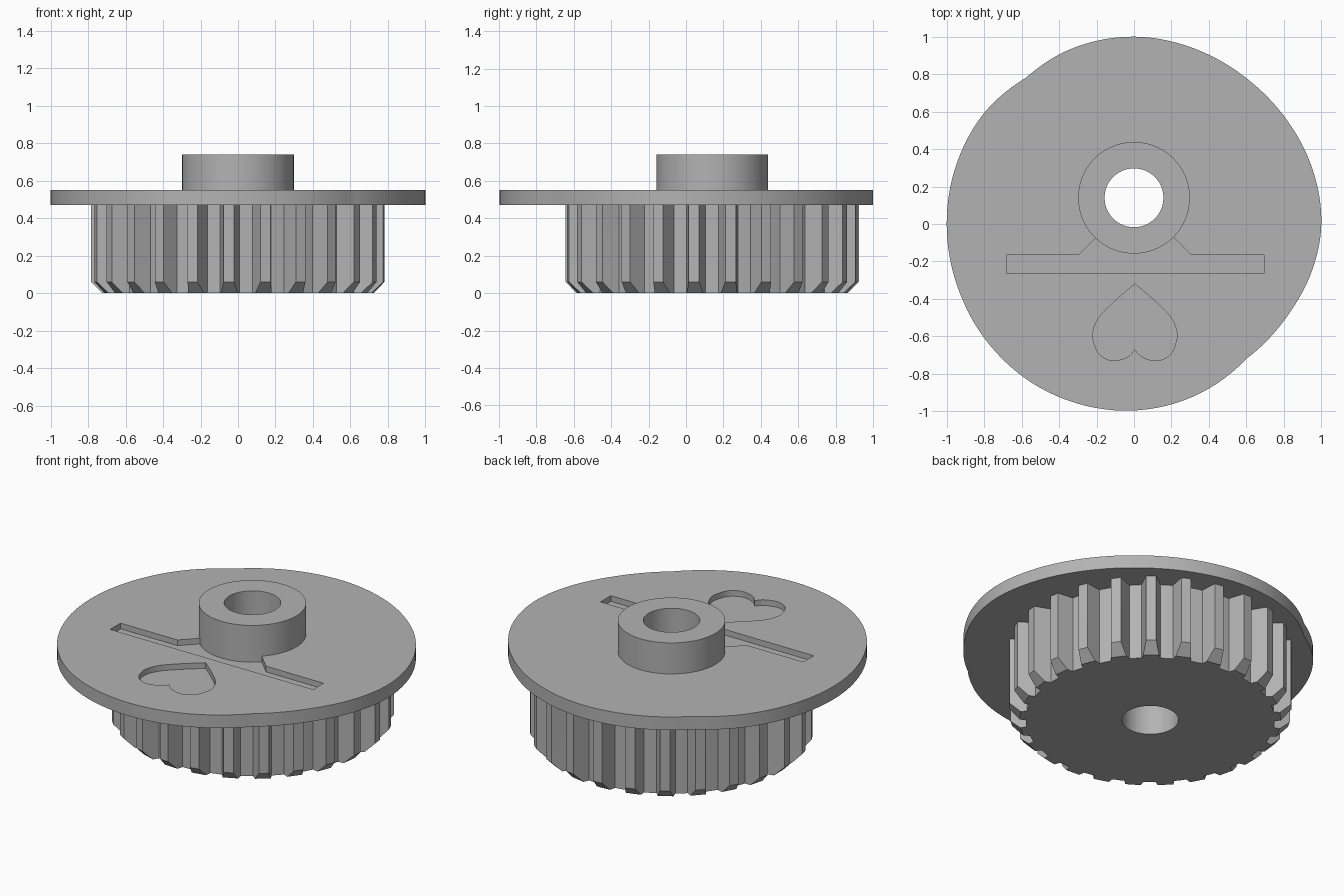
import bpy
import bmesh
from math import sin, cos, pi, radians
from mathutils import Vector

if "Cube" in bpy.data.objects:
    bpy.data.objects.remove(bpy.data.objects["Cube"], do_unlink=True)

AXIS_Y = 0.14
BORE_R, HUB_R = 0.157, 0.298
PLATE_Z, PLATE_TOP, HUB_TOP, RECESS_Z = 0.47, 0.55, 0.74, 0.515
TEETH = 25

grey = bpy.data.materials.new("plain grey")
grey.use_nodes = True
grey.diffuse_color = (0.45, 0.45, 0.45, 1)
grey.node_tree.nodes["Principled BSDF"].inputs["Base Color"].default_value = grey.diffuse_color


def loft(name, rings):
    """Join equal rings of (x, y, z) points and cap both ends."""
    bm = bmesh.new()
    loops = [[bm.verts.new(p) for p in ring] for ring in rings]
    n = len(loops[0])
    for low, high in zip(loops, loops[1:]):
        for i in range(n):
            j = (i + 1) % n
            bm.faces.new((low[i], low[j], high[j], high[i]))
    bm.faces.new(loops[0])
    bm.faces.new(loops[-1])
    bmesh.ops.recalc_face_normals(bm, faces=bm.faces)
    mesh = bpy.data.meshes.new(name)
    bm.to_mesh(mesh)
    bm.free()
    mesh.materials.append(grey)
    obj = bpy.data.objects.new(name, mesh)
    bpy.context.collection.objects.link(obj)
    return obj


def prism(name, outline, z0, z1):
    return loft(name, [[(x, y, z) for x, y in outline] for z in (z0, z1)])


def circle(r, n=96):
    return [(r * cos(2 * pi * i / n), AXIS_Y + r * sin(2 * pi * i / n)) for i in range(n)]


def spline(points, steps=8):
    """Smooth curve through the points, without the last one."""
    p = [Vector(q) for q in points]
    p = [2 * p[0] - p[1]] + p + [2 * p[-1] - p[-2]]
    out = []
    for a, b, c, d in zip(p, p[1:], p[2:], p[3:]):
        for s in range(steps):
            t = s / steps
            out.append(tuple(0.5 * (2 * b + (c - a) * t + (2 * a - 5 * b + 4 * c - d) * t * t
                                    + (3 * b - a - 3 * c + d) * t ** 3)))
    return out


def activate(obj):
    bpy.ops.object.select_all(action='DESELECT')
    obj.select_set(True)
    bpy.context.view_layer.objects.active = obj


def cut(obj, cutter):
    activate(obj)
    mod = obj.modifiers.new("cut", 'BOOLEAN')
    mod.operation, mod.solver, mod.object = 'DIFFERENCE', 'EXACT', cutter
    bpy.ops.object.modifier_apply(modifier=mod.name)
    bpy.data.objects.remove(cutter, do_unlink=True)


# Cam plate: two smooth arcs (angle, radius) meeting at shallow corners
arc_a = [(-50, .937), (-31, .955), (-15, .982), (0, 1.0), (17, .997), (35, .987),
         (52, .983), (70, .99), (90, 1.0), (110, .993), (126.5, .971)]
arc_b = [(126.5, .971), (143, .995), (160, 1.0), (180, 1.0), (200, 1.0), (218, 1.005),
         (240, 1.008), (264, 1.0), (282, .983), (295, .964), (310, .937)]
outline = [(r * cos(radians(a)), r * sin(radians(a)))
           for a, r in spline(arc_a) + spline(arc_b)]
plate = prism("cam_plate", outline, PLATE_Z, PLATE_TOP)

# Pointer slot with a flared neck that runs under the hub
slot = [(-.68, -.265), (.695, -.265), (.695, -.165), (.305, -.165),
        (.2, -.06), (-.19, -.06), (-.295, -.165), (-.68, -.165)]
cut(plate, prism("slot_cutter", slot, RECESS_Z, 0.6))

# Heart recess, mirrored half
half = spline([(0, -.32), (.1, -.405), (.185, -.49), (.22, -.56), (.222, -.62),
               (.19, -.695), (.12, -.73), (.04, -.71), (0, -.67)], 5)
heart = half + [(0, -.67)] + [(-x, y) for x, y in reversed(half[1:])]
heart = [(x + .005, y) for x, y in heart]
cut(plate, prism("heart_cutter", heart, RECESS_Z, 0.6))


# Gear with tapered teeth, chamfered at the bottom
def gear_ring(z, tip_r, tip_half, root_r=0.69, root_half=0.052):
    pts = []
    pitch = 2 * pi / TEETH
    for k in range(TEETH):
        a = radians(-93.6) + k * pitch
        root = root_half / root_r
        tip = tip_half / tip_r
        for r, da in ((root_r, -root), (tip_r, -tip), (tip_r, tip),
                      (root_r, root), (root_r, pitch / 2)):
            pts.append((r * cos(a + da), AXIS_Y + r * sin(a + da), z))
    return pts


gear = loft("gear", [gear_ring(0, 0.725, 0.044), gear_ring(0.06, 0.785, 0.028),
                     gear_ring(PLATE_Z, 0.785, 0.028)])

# Raised hub
hub = prism("hub", circle(HUB_R), RECESS_Z, HUB_TOP)

# Shaft bore through every part
for part in (plate, gear, hub):
    cut(part, prism("bore_cutter", circle(BORE_R), -0.2, 1.0))
    activate(part)
    bpy.ops.object.shade_smooth_by_angle(angle=radians(15))
